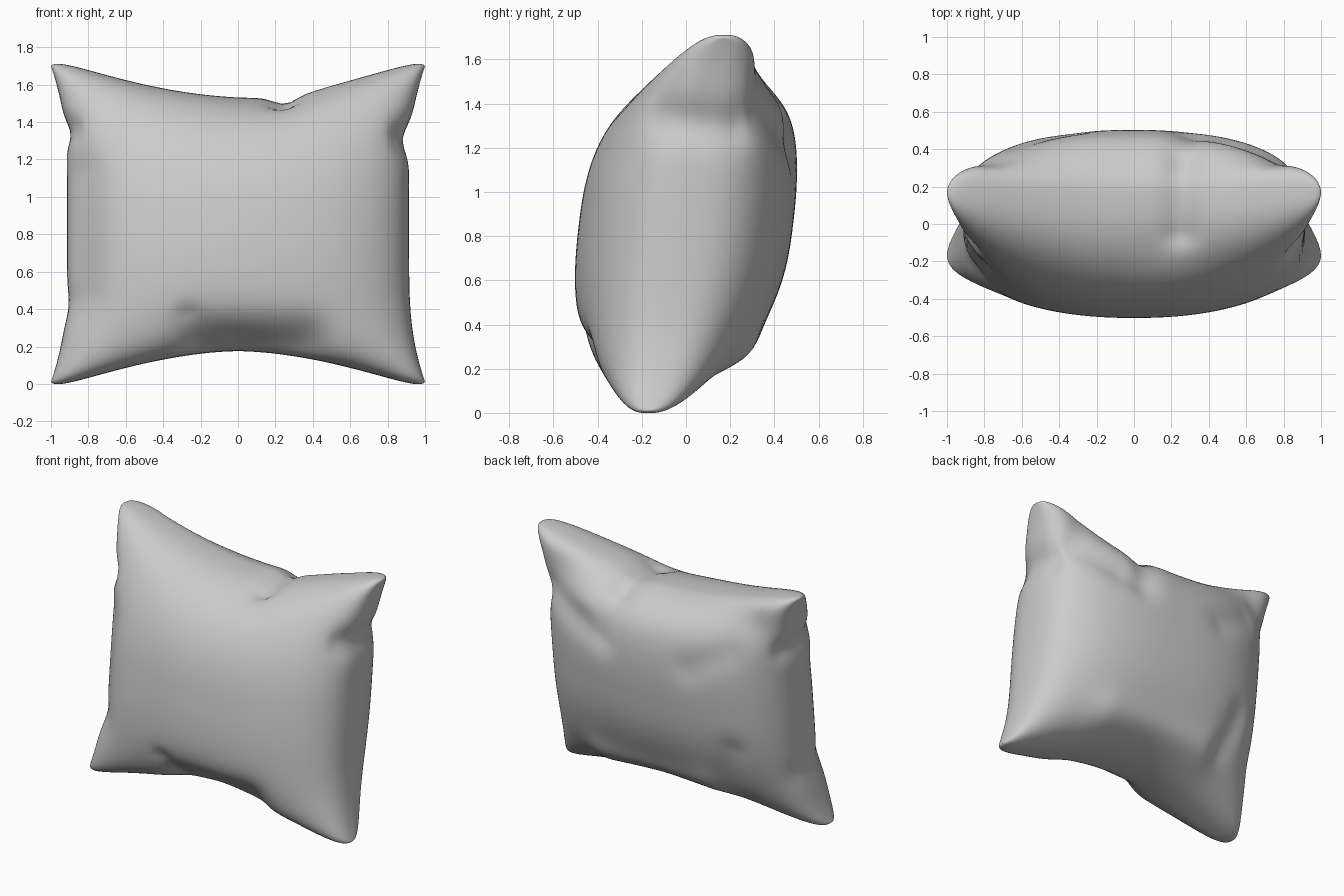
import bpy, bmesh, math
from mathutils import Vector

if "Cube" in bpy.data.objects:
    bpy.data.objects.remove(bpy.data.objects["Cube"], do_unlink=True)

SEGMENTS = 72
MID_Z = 0.855

# Folds in the cloth: start, end, width, push
FOLDS = [
    ((.25, -.04, 1.52), (.26, .36, 1.5), .08, (0, 0, -.05)),        # top notch
    ((.2, -.1, 1.5), (.35, .3, 1.5), .2, (0, 0, -.025)),
    ((.26, .42, 1.42), (.32, .48, 1.2), .1, (0, -.04, 0)),
    ((-.18, -.36, .26), (.35, -.36, .24), .13, (0, .08, .01)),      # bottom tuck
    ((-.27, -.44, .37), (-.2, -.32, .24), .06, (0, .025, .01)),
    ((-.9, -.27, 1.1), (-.9, -.32, .5), .16, (.03, .035, 0)),       # flatter front edge
    ((-.7, .34, 1.53), (.7, .34, 1.53), .15, (0, -.055, 0)),        # thinner back top
    ((-.35, .2, .28), (.4, .2, .28), .16, (0, .06, 0)),             # fuller back bottom
    ((.9, -.12, 1.33), (.88, .2, 1.3), .1, (-.045, 0, 0)),          # side folds
    ((-.9, -.1, 1.36), (-.88, .2, 1.33), .08, (.035, 0, 0)),
    ((-.9, -.2, .42), (-.88, .05, .42), .1, (.015, 0, 0)),
    ((.78, .32, 1.36), (.5, .44, 1.25), .1, (0, -.04, 0)),          # back wrinkles
    ((-.35, .46, 1.15), (-.6, .4, 1.3), .1, (0, -.02, 0)),
    ((-.5, .25, .3), (-.6, .36, .6), .09, (0, -.025, 0)),
]


def puff(t, power):
    return max(0.0, 1 - abs(t) ** power) ** 0.37


def cushion_point(u, v, side):
    tip = 0.08 * abs(u * v) ** 10
    x = u * (0.915 + 0.165 * v ** 6 - tip)
    z = v * (0.68 + 0.243 * abs(u) ** 1.7 * v * v - tip)
    lean = (0.12 + 0.08 * v * v) * z
    y = lean + side * 0.485 * puff(u, 2.3 + 0.15 * side) * puff(v, 2.5)
    return Vector((x, y, z + MID_Z))


def fold(p):
    moved = p.copy()
    for a, b, width, push in FOLDS:
        a, b = Vector(a), Vector(b)
        line = b - a
        t = min(1, max(0, (p - a).dot(line) / line.length_squared))
        gap = (p - a - line * t).length / width
        moved += Vector(push) * math.exp(-gap * gap)
    return moved


# Two puffed sheets joined along the rim
bm = bmesh.new()
for side in (-1, 1):
    sheet = bmesh.ops.create_grid(bm, x_segments=SEGMENTS, y_segments=SEGMENTS, size=1)
    for vert in sheet["verts"]:
        u, v = (math.sin(max(-1, min(1, c)) * math.pi / 2) for c in vert.co.xy)
        vert.co = fold(cushion_point(u, v, side))
bmesh.ops.remove_doubles(bm, verts=bm.verts, dist=0.00001)
bmesh.ops.recalc_face_normals(bm, faces=bm.faces)
for face in bm.faces:
    face.smooth = True

mesh = bpy.data.meshes.new("cushion")
bm.to_mesh(mesh)
bm.free()
cushion = bpy.data.objects.new("cushion", mesh)
bpy.context.collection.objects.link(cushion)

# Plain cloth
cloth = bpy.data.materials.new("grey cloth")
cloth.use_nodes = True
colour = (0.6, 0.6, 0.6, 1)
cloth.diffuse_color = colour
cloth.node_tree.nodes["Principled BSDF"].inputs["Base Color"].default_value = colour
mesh.materials.append(cloth)
